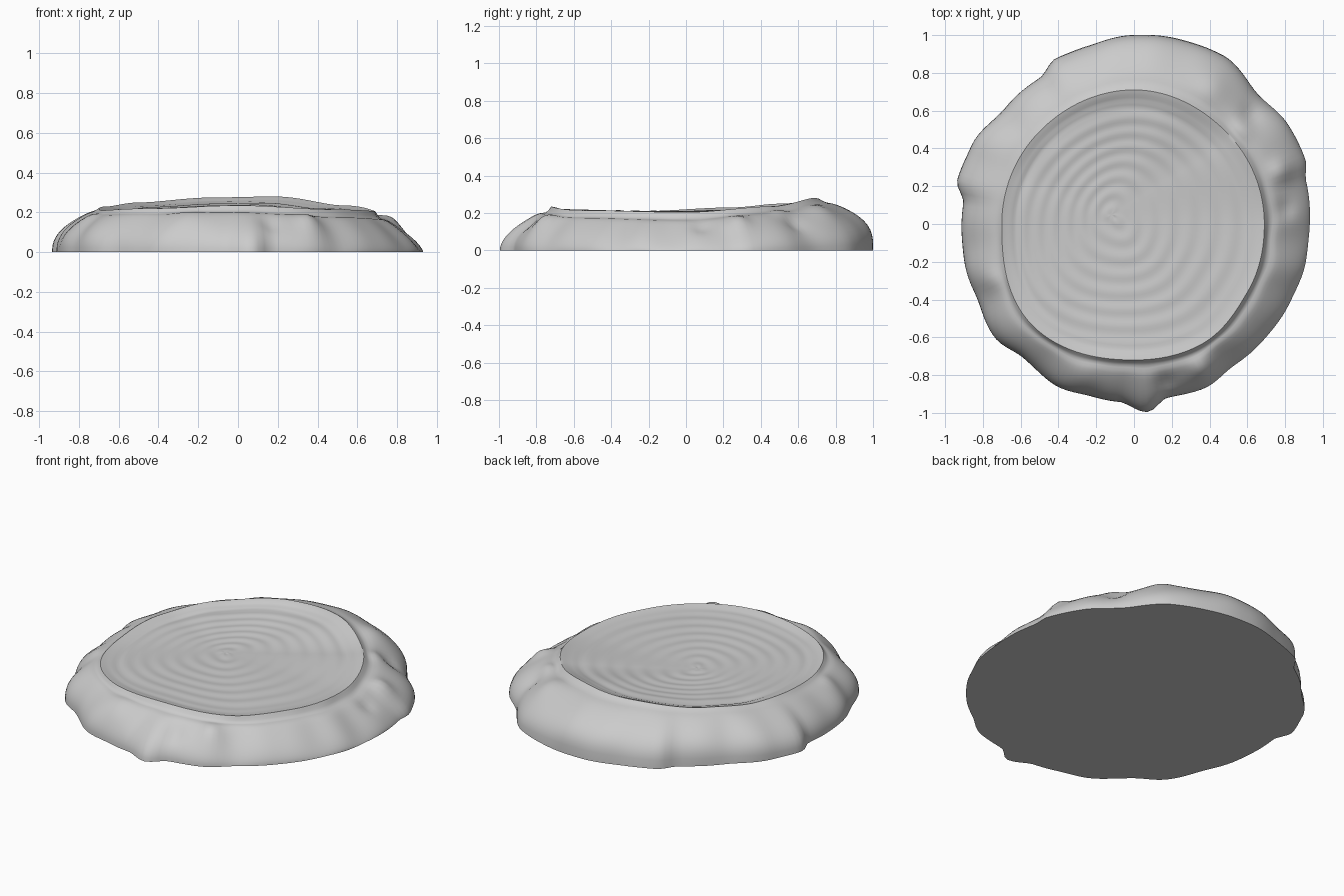
import bpy, bmesh, math
from math import sin, cos, pi, radians, exp, hypot

if "Cube" in bpy.data.objects:
    bpy.data.objects.remove(bpy.data.objects["Cube"])

SEGS, TOP_RINGS, SIDE_RINGS = 180, 50, 18

# Bark outline, rim radius and rim height as (degrees, value) around the slab
OUTLINE = [(0, .93), (14, .94), (21, .97), (34, .97), (46, .95), (62, 1.01), (75, 1.01),
           (90, 1.0), (105, .975), (115, .97), (123, .92), (138, .92), (155, .955),
           (166, .965), (173, .91), (195, .92), (203, .92), (220, .95), (230, .92),
           (245, .95), (255, .94), (265, .945), (274, 1.0), (281, .935), (293, .945),
           (305, .92), (318, .92), (334, .926), (348, .93)]
RIM = [(0, .69), (45, .69), (90, .71), (135, .7), (180, .7), (225, .76), (270, .72),
       (300, .73), (330, .7)]
RIM_Z = [(0, .205), (40, .235), (75, .28), (100, .275), (135, .25), (160, .23),
         (200, .21), (235, .22), (270, .235), (310, .215)]
# Fullness of the side: 1 is a plain slope, higher is a rounder bulge
BULGE = [(0, 1.3), (45, 2), (90, 3), (135, 2.8), (180, 2.3), (270, 2), (315, 1.6)]
# Knots and hollows on the bark: x, y, radius, height
KNOTS = [(.42, .72, .09, .025), (.36, -.77, .06, .03), (-.25, -.82, .09, .02),
         (.78, .28, .06, .03), (.8, .08, .05, -.02), (.62, .58, .05, -.02),
         (-.75, -.3, .06, .015), (.17, -.84, .05, -.02), (.57, .5, .06, .02)]


def around(table, deg):
    """Smooth periodic interpolation of a table of angles."""
    deg %= 360
    pts = [(table[-1][0] - 360, table[-1][1])] + table + [(table[0][0] + 360, table[0][1])]
    for (a, va), (b, vb) in zip(pts, pts[1:]):
        if a <= deg <= b:
            t = (deg - a) / (b - a)
            return va + (vb - va) * t * t * (3 - 2 * t)


def top_point(deg, t):
    """Sawn face with growth rings that drift off centre."""
    a, r, rim_z = radians(deg), around(RIM, deg) * t, around(RIM_Z, deg)
    x, y = r * cos(a) - .12 * (1 - t), r * sin(a) + .05 * (1 - t)
    # shallow dish that climbs towards the rim
    z = .21 + (rim_z - .222) * t ** 2
    wobble = .9 * sin(a * 2 + 5 * t) + .5 * sin(a * 3 + 1)
    rings = .002 * sin(2 * pi * 8 * t + wobble)
    rings -= .006 * exp(-((t - .87) / .03) ** 2) * (1 + sin(a - .8)) / 2
    lift = max(0, (t - .92) / .08)
    z += rings * (1 - lift)
    return x, y, z + (rim_z - z) * lift


def side_point(deg, s):
    """Bark from the rim (s = 0) down to the base (s = 1)."""
    a, rim, out = radians(deg), around(RIM, deg), around(OUTLINE, deg)
    ang = s * pi / 2
    r = rim + (out - rim) * sin(ang) ** 2
    z = around(RIM_Z, deg) * max(0, cos(ang)) ** (2 / around(BULGE, deg))
    # step just outside the rim, deepest on the right and front
    step = .012 + .008 * cos(a + .6)
    z -= step * exp(-((s - .22) / .1) ** 2)
    # folds in the bark
    fold = sin(a * 13 + 2 * sin(a * 2)) + .6 * sin(a * 22 + 1)
    r += .007 * fold * sin(pi * s * .85) ** 2
    x, y = r * cos(a), r * sin(a)
    for kx, ky, kr, kh in KNOTS:
        z += kh * exp(-(hypot(x - kx, y - ky) / kr) ** 2) * sin(pi * s)
    return x, y, max(0, z)


bm = bmesh.new()
angles = [360 * i / SEGS for i in range(SEGS)]
loops = [[bm.verts.new(top_point(d, j / TOP_RINGS)) for d in angles]
         for j in range(1, TOP_RINGS + 1)]
loops += [[bm.verts.new(side_point(d, j / SIDE_RINGS)) for d in angles]
          for j in range(1, SIDE_RINGS + 1)]
heart = bm.verts.new(top_point(0, 0))
for i in range(SEGS):
    k = (i + 1) % SEGS
    bm.faces.new((heart, loops[0][i], loops[0][k]))
    for inner, outer in zip(loops, loops[1:]):
        bm.faces.new((inner[i], outer[i], outer[k], inner[k]))
# Flat underside
bm.faces.new(loops[-1][::-1])
bmesh.ops.recalc_face_normals(bm, faces=bm.faces)

mesh = bpy.data.meshes.new("wood_slice")
bm.to_mesh(mesh)
bm.free()
slab = bpy.data.objects.new("wood_slice", mesh)
bpy.context.collection.objects.link(slab)

grey = bpy.data.materials.new("plain grey")
grey.use_nodes = True
colour = (.6, .6, .6, 1)
grey.diffuse_color = colour
grey.node_tree.nodes["Principled BSDF"].inputs["Base Color"].default_value = colour
mesh.materials.append(grey)

bpy.context.view_layer.objects.active = slab
slab.select_set(True)
bpy.ops.object.shade_smooth_by_angle(angle=radians(40))
